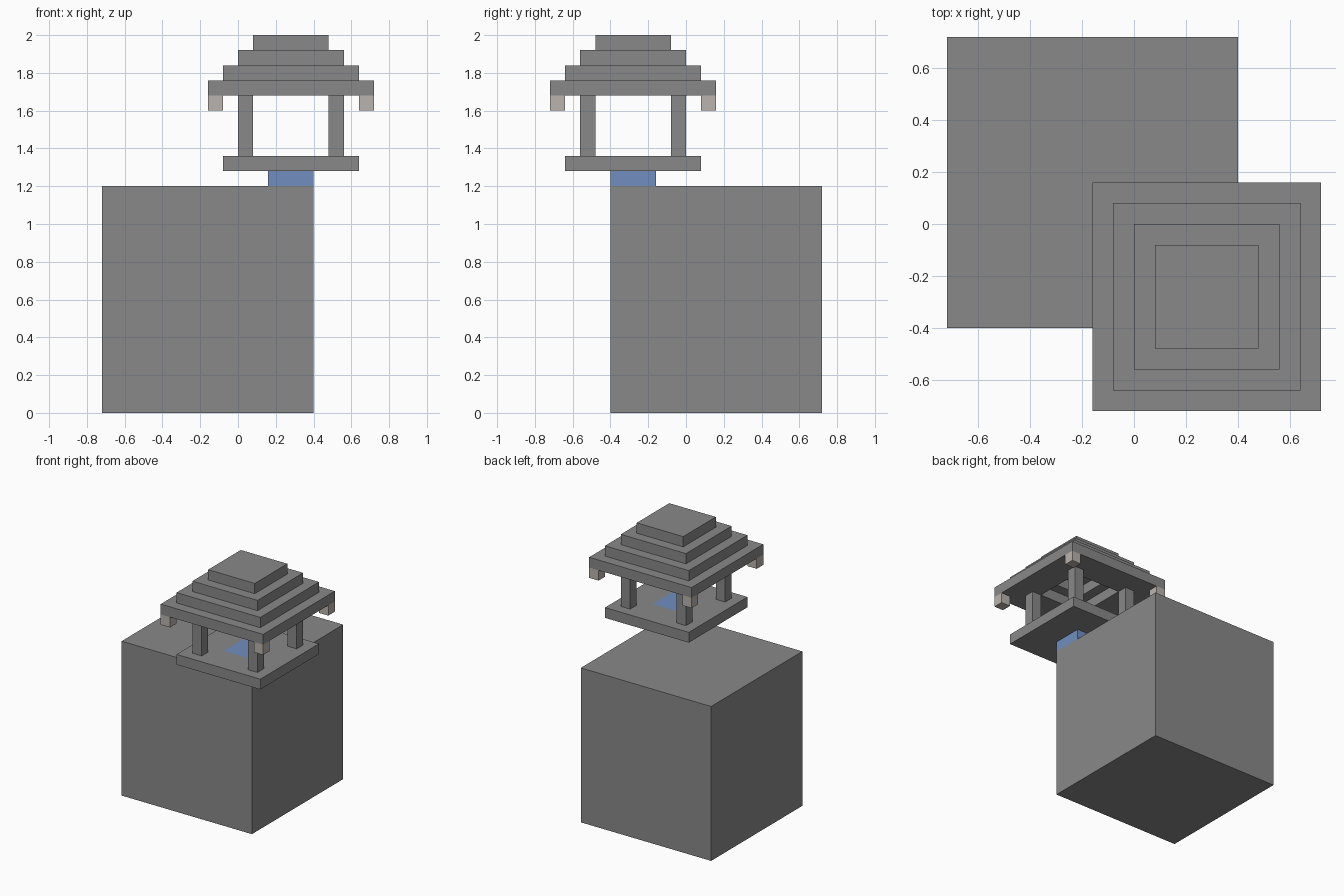
import bpy
import bmesh

cube = bpy.data.objects.get("Cube")
if cube:
    bpy.data.objects.remove(cube, do_unlink=True)

U = 0.08            # block size
CX, CY = 0.28, -0.28  # lantern centre


def material(name, rgb):
    m = bpy.data.materials.new(name)
    m.use_nodes = True
    m.diffuse_color = (*rgb, 1)
    m.node_tree.nodes["Principled BSDF"].inputs["Base Color"].default_value = (*rgb, 1)
    return m


stone = material("stone grey", (0.25, 0.25, 0.25))
blue = material("soft blue", (0.165, 0.27, 0.53))
beige = material("pale beige", (0.49, 0.455, 0.42))


def finish(name, bm, mat):
    bmesh.ops.recalc_face_normals(bm, faces=bm.faces)
    mesh = bpy.data.meshes.new(name)
    bm.to_mesh(mesh)
    bm.free()
    mesh.materials.append(mat)
    obj = bpy.data.objects.new(name, mesh)
    bpy.context.collection.objects.link(obj)
    return obj


def box(name, x, y, half, z0, z1, mat):
    """Square block centred on x, y."""
    bm = bmesh.new()
    bmesh.ops.create_cube(bm, size=1)
    for v in bm.verts:
        v.co.x = x + v.co.x * 2 * half
        v.co.y = y + v.co.y * 2 * half
        v.co.z = z1 if v.co.z > 0 else z0
    return finish(name, bm, mat)


def ring(name, outer, inner, z0, z1, mat):
    """Square slab with a square opening, centred on the lantern."""
    bm = bmesh.new()
    signs = [(-1, -1), (1, -1), (1, 1), (-1, 1)]
    loops = [[bm.verts.new((CX + sx * h, CY + sy * h, z)) for sx, sy in signs]
             for h, z in ((outer, z0), (outer, z1), (inner, z1), (inner, z0))]
    for a, b in zip(loops, loops[1:] + loops[:1]):
        for i in range(4):
            j = (i + 1) % 4
            bm.faces.new((a[i], a[j], b[j], b[i]))
    return finish(name, bm, mat)


# Large block and the blue core standing on its corner
box("large_block", -0.16, 0.16, 0.56, 0, 1.2, stone)
box("blue_core", CX, CY, 1.5 * U, 1.2, 1.36, blue)

# Lantern floor around the core
ring("lantern_floor", 4.5 * U, 1.5 * U, 1.28, 1.36, stone)

# Posts and hanging eave ends at the four corners
for sx, side in ((-1, "right"), (1, "left")):
    for sy, end in ((-1, "front"), (1, "back")):
        box(f"post_{end}_{side}", CX + sx * 3 * U, CY + sy * 3 * U,
            U / 2, 1.36, 1.68, stone)
        box(f"eave_end_{end}_{side}", CX + sx * 5 * U, CY + sy * 5 * U,
            U / 2, 1.6, 1.68, beige)

# Stepped roof, hollow below the cap
for i in range(3):
    z = 1.68 + i * U
    outer = (5.5 - i) * U
    ring(f"roof_step_{i + 1}", outer, outer - 3 * U, z, z + U, stone)
box("roof_cap", CX, CY, 2.5 * U, 1.92, 2.0, stone)
